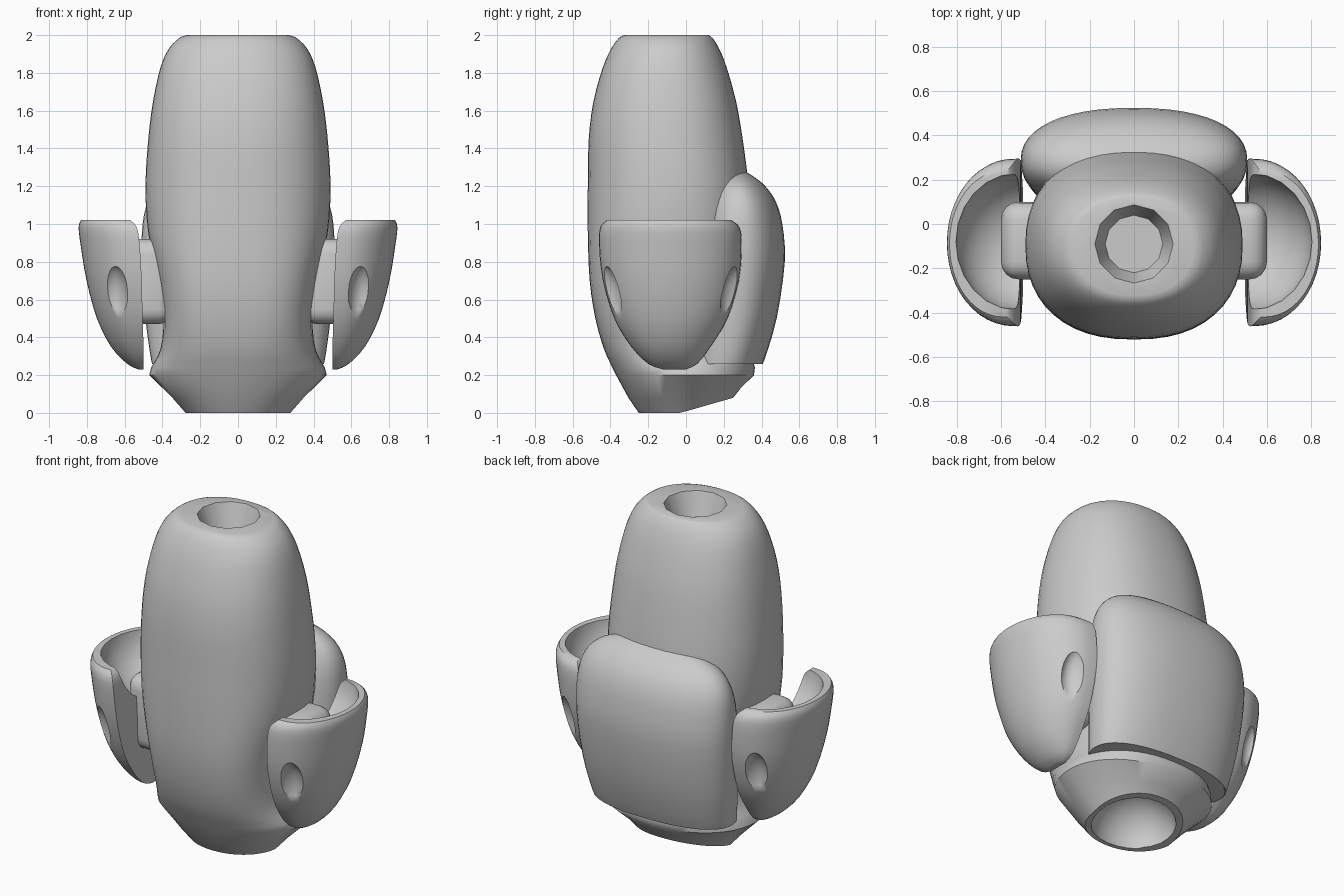
import bpy, bmesh, math
from mathutils import Vector, Matrix

if "Cube" in bpy.data.objects:
    bpy.data.objects.remove(bpy.data.objects["Cube"])


def spline(rows, steps):
    # Smooth interpolation through section rows
    out = []
    for i in range(len(rows) - 1):
        a, b, c, d = (rows[max(0, min(len(rows) - 1, i + k))] for k in (-1, 0, 1, 2))
        for s in range(steps):
            t = s / steps
            out.append([q + 0.5 * t * (r - p + t * (2*p - 5*q + 4*r - w + t * (3*(q - r) + w - p)))
                        for p, q, r, w in zip(a, b, c, d)])
    return out + [list(rows[-1])]


def finish(name, bm):
    bmesh.ops.recalc_face_normals(bm, faces=bm.faces)
    me = bpy.data.meshes.new(name)
    bm.to_mesh(me)
    bm.free()
    ob = bpy.data.objects.new(name, me)
    bpy.context.collection.objects.link(ob)
    return ob


def loft(name, rings):
    bm = bmesh.new()
    loops = [[bm.verts.new(p) for p in ring] for ring in rings]
    n = len(loops[0])
    for a, b in zip(loops, loops[1:]):
        for i in range(n):
            bm.faces.new((a[i], a[(i + 1) % n], b[(i + 1) % n], b[i]))
    bm.faces.new(loops[0])
    bm.faces.new(loops[-1])
    return finish(name, bm)


def oval(z, hx, y0, y1, e, n=48):
    # Superellipse section
    pts = []
    for i in range(n):
        t = 2 * math.pi * i / n
        c, s = math.cos(t), math.sin(t)
        pts.append(Vector((hx * math.copysign(abs(c) ** (2 / e), c),
                           (y0 + y1) / 2 + (y1 - y0) / 2 * math.copysign(abs(s) ** (2 / e), s), z)))
    return pts


def ellipsoid(loc, size):
    bm = bmesh.new()
    bmesh.ops.create_uvsphere(bm, u_segments=24, v_segments=14, radius=1,
                              matrix=Matrix.LocRotScale(Vector(loc), None, Vector(size)))
    return finish("cutter", bm)


def cone(loc, r1, r2, depth, sides):
    bm = bmesh.new()
    bmesh.ops.create_cone(bm, cap_ends=True, segments=sides, radius1=r1, radius2=r2,
                          depth=depth, matrix=Matrix.Translation(loc))
    return finish("cutter", bm)


def apply(ob, mod):
    bpy.context.view_layer.objects.active = ob
    bpy.ops.object.modifier_apply(modifier=mod.name)


def cut(ob, cutter):
    m = ob.modifiers.new("cut", 'BOOLEAN')
    m.operation = 'DIFFERENCE'
    m.solver = 'EXACT'
    m.object = cutter
    apply(ob, m)
    bpy.data.objects.remove(cutter)


# Body: z, half width, front y, back y, squareness
lower = [(0, .28, -.25, .25, 2.1), (.08, .35, -.305, .29, 2.1), (.2, .47, -.37, .36, 2.1)]
upper = [(.24, .46, -.39, .365, 2.15), (.34, .41, -.435, .34, 2.5), (.5, .395, -.48, .32, 2.75),
         (.7, .42, -.51, .32, 2.7), (.95, .475, -.52, .33, 2.4), (1.2, .49, -.52, .33, 2.3),
         (1.45, .475, -.515, .30, 2.3), (1.65, .45, -.49, .265, 2.3), (1.83, .41, -.44, .215, 2.25),
         (1.93, .365, -.395, .175, 2.2), (1.985, .31, -.355, .14, 2.2), (2.0, .27, -.325, .12, 2.2)]
rings = [oval(*r) for r in list(lower) + spline(upper, 3)]
for k, lift in enumerate((.08, .045, 0)):
    for p in rings[k]:
        p.z += lift * max(0, p.y + .03) / .28
body = loft("body", rings)
cut(body, cone((0, -.09, 1.98), .13, .21, .24, 12))
cut(body, ellipsoid((0, 0, 0), (.25, .225, .24)))

# Back pack
pack_rows = [(.26, .45, .0, .40, 2.3), (.28, .46, .0, .415, 2.3), (.5, .49, .02, .48, 2.3), (.8, .51, .04, .523, 2.3),
             (1.0, .505, .06, .51, 2.25), (1.12, .475, .09, .475, 2.2), (1.2, .41, .13, .42, 2.2),
             (1.25, .31, .18, .36, 2.2), (1.28, .18, .2, .31, 2.2)]
pack = loft("back_pack", [oval(*r) for r in spline(pack_rows, 3)])

# Side pods: z, inner x, outer x, front y, back y
pod_rows = [(.23, .50, .515, -.12, .0), (.26, .50, .575, -.20, .06), (.35, .50, .66, -.29, .13),
            (.5, .505, .735, -.38, .22), (.7, .51, .79, -.44, .28), (.88, .52, .82, -.46, .295),
            (.98, .535, .832, -.455, .285), (1.02, .57, .82, -.42, .24)]
rings = []
for z, xi, xo, y0, y1 in spline(pod_rows, 3):
    ring = []
    for i in range(25):
        t = math.pi * (i / 24 - .5)
        ring.append((xi + (xo - xi) * max(0, math.cos(t)) ** .95 + .012 * (i not in (0, 24)),
                     (y0 + y1) / 2 + (y1 - y0) / 2 * math.sin(t), z))
    rings.append(ring)
pod = loft("side_pods", rings)
# Scooped top and dimpled flanks
cut(pod, ellipsoid((.53, -.08, 1.04), (.275, .31, .28)))
for y in (-.46, .30):
    cut(pod, ellipsoid((.66, y, .59), (.085, .12, .2)))

# Pod connectors
bm = bmesh.new()
bmesh.ops.create_cube(bm, size=1, matrix=Matrix.LocRotScale(
    Vector((.47, -.075, .695)), None, Vector((.26, .35, .45))))
bmesh.ops.bevel(bm, geom=bm.edges[:], offset=.08, segments=4, affect='EDGES', profile=.5)
connector = finish("pod_connectors", bm)

for ob in (pod, connector):
    m = ob.modifiers.new("mirror", 'MIRROR')
    m.use_mirror_merge = False
    apply(ob, m)

for ob in (body, pack, pod, connector):
    bpy.ops.object.select_all(action='DESELECT')
    ob.select_set(True)
    bpy.context.view_layer.objects.active = ob
    bpy.ops.object.shade_smooth_by_angle(angle=math.radians(40))
